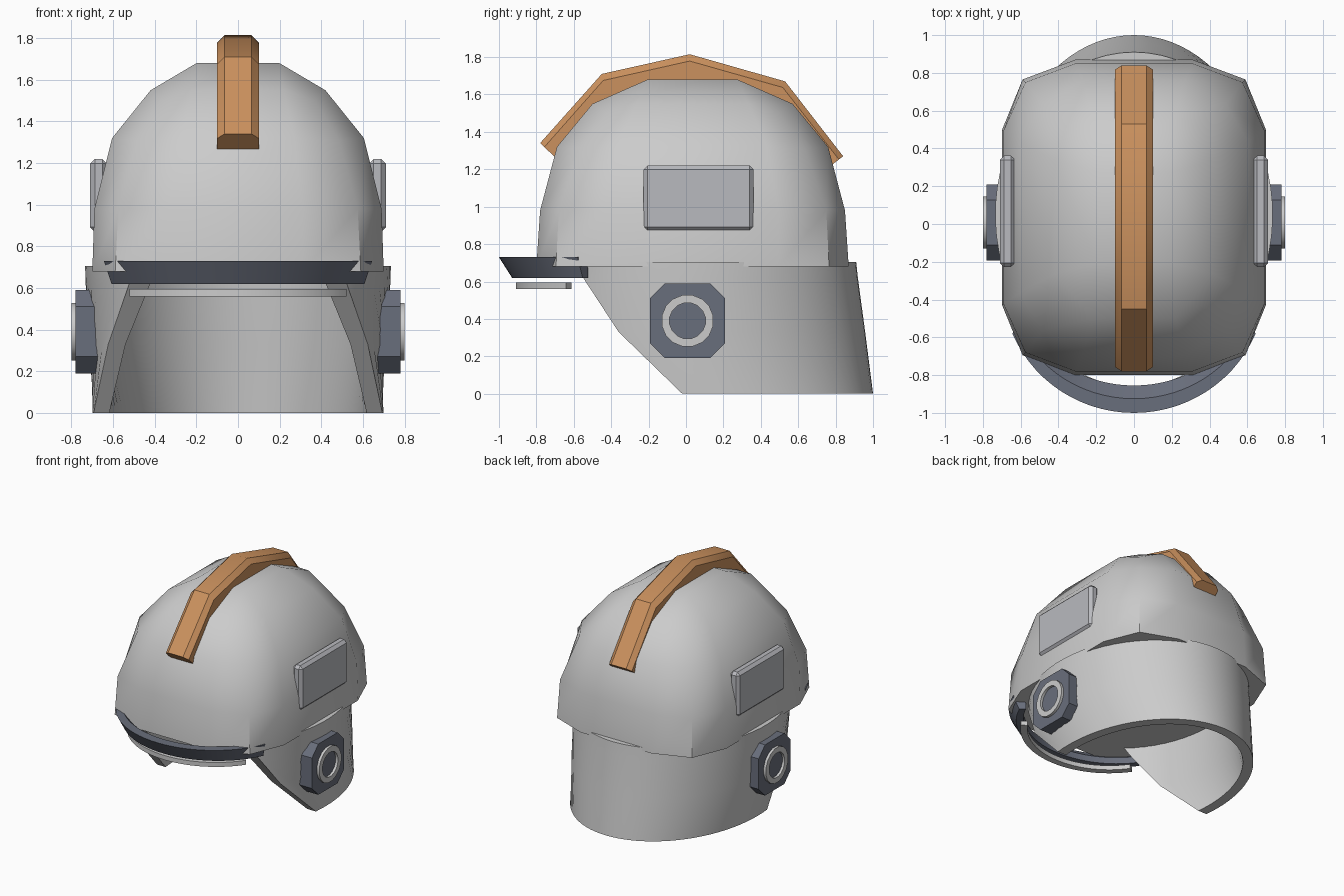
import bpy, bmesh
from math import sin, cos, acos, pi, radians

if "Cube" in bpy.data.objects:
    bpy.data.objects.remove(bpy.data.objects["Cube"])


def material(name, rgb):
    m = bpy.data.materials.new(name)
    m.diffuse_color = (*rgb, 1)
    m.use_nodes = True
    m.node_tree.nodes["Principled BSDF"].inputs["Base Color"].default_value = m.diffuse_color
    return m


SLATE = material("slate", (0.141, 0.156, 0.20))
ORANGE = material("orange", (0.60, 0.285, 0.112))
PANEL = material("panel_grey", (0.485, 0.49, 0.52))


def finish(name, bm, mat=None, smooth=None):
    bmesh.ops.recalc_face_normals(bm, faces=bm.faces)
    me = bpy.data.meshes.new(name)
    bm.to_mesh(me)
    bm.free()
    ob = bpy.data.objects.new(name, me)
    bpy.context.collection.objects.link(ob)
    if mat:
        me.materials.append(mat)
    if smooth:
        bpy.ops.object.select_all(action='DESELECT')
        ob.select_set(True)
        bpy.context.view_layer.objects.active = ob
        bpy.ops.object.shade_smooth_by_angle(angle=radians(smooth))
    return ob


def loft(name, sections, mat=None, smooth=None, wrap=False):
    """Skin a list of closed cross-sections, capping the ends unless wrapped."""
    bm = bmesh.new()
    rows = [[bm.verts.new(p) for p in s] for s in sections]
    n = len(rows[0])
    pairs = list(zip(rows, rows[1:])) + ([(rows[-1], rows[0])] if wrap else [])
    for a, b in pairs:
        for i in range(n):
            j = (i + 1) % n
            bm.faces.new((a[i], a[j], b[j], b[i]))
    if not wrap:
        bm.faces.new(rows[0])
        bm.faces.new(rows[-1])
    return finish(name, bm, mat, smooth)


# Dome: rounded-box rings of 12 points, closed by a 3 x 3 patch on top
CY = 0.035
RINGS = [  # side z, corner z, X, Y, front xb, side yb, corner xc, yc
    (0.68, 0.68, 0.70, 0.835, 0.31, 0.46, 0.59, 0.73),
    (0.98, 0.98, 0.69, 0.815, 0.31, 0.46, 0.575, 0.715),
    (1.32, 1.31, 0.605, 0.725, 0.27, 0.40, 0.485, 0.60),
    (1.55, 1.50, 0.42, 0.535, 0.22, 0.30, 0.37, 0.46),
]
bm = bmesh.new()
rows = []
for z, zc, X, Y, xb, yb, xc, yc in RINGS:
    pts = []
    for sx, sy in ((1, 1), (-1, 1), (-1, -1), (1, -1)):
        quad = [(sx * X, sy * yb, z), (sx * xc, sy * yc, zc), (sx * xb, sy * Y, z)]
        pts += quad if sx * sy > 0 else quad[::-1]
    rows.append([bm.verts.new((x, y + CY, h)) for x, y, h in pts])
for a, b in zip(rows, rows[1:]):
    for i in range(12):
        j = (i + 1) % 12
        bm.faces.new((a[i], a[j], b[j], b[i]))
r = rows[-1]
top = [bm.verts.new((sx * 0.20, sy * 0.24 + CY, 1.68))
       for sx, sy in ((1, 1), (-1, 1), (-1, -1), (1, -1))]
bm.faces.new(top)
for k in range(4):
    i = 3 * k
    bm.faces.new((r[i], r[i + 1], r[i + 2], top[k]))
    bm.faces.new((r[i + 2], r[(i + 3) % 12], top[(k + 1) % 4], top[k]))
bm.faces.new(rows[0])  # flat underside
finish("dome", bm, smooth=36)

# Neck guard: elliptical wall with a slanted front edge
WALL = [  # z, centre y, rx, ry, front edge y
    (0.0, 0.10, 0.70, 0.90, -0.02),
    (0.33, 0.077, 0.718, 0.881, -0.36),
    (0.62, 0.055, 0.732, 0.864, -0.55),
    (0.705, 0.05, 0.735, 0.86, -0.59),
]
sections = []
N = 48
for k in range(N + 1):
    s = 2 * k / N - 1
    loop = []
    for inset, layer in ((0, WALL), (0.075, WALL[::-1])):
        for z, c, rx, ry, ye in layer:
            rx, ry = rx - inset, ry - inset
            a = s * acos((ye - c) / ry)
            loop.append((rx * sin(a), c + ry * cos(a), z))
    sections.append(loop)
loft("neck_guard", sections, smooth=30)


def front_arc(name, profile, half_angle, mat=None, n=28):
    """Sweep a (rx, ry, z) profile round the front of the helmet."""
    secs = []
    for k in range(n + 1):
        a = radians(half_angle) * (2 * k / n - 1)
        secs.append([(rx * sin(a), -0.31 - ry * cos(a), z) for rx, ry, z in profile])
    return loft(name, secs, mat, 30)


# Brim and the thin visor rail below it
front_arc("brim", [(0.70, 0.69, 0.73), (0.66, 0.615, 0.73), (0.62, 0.545, 0.67),
                   (0.62, 0.545, 0.62), (0.66, 0.62, 0.62)], 67, SLATE)
front_arc("visor_rail", [(0.623, 0.60, 0.595), (0.573, 0.55, 0.595),
                         (0.573, 0.55, 0.56), (0.623, 0.60, 0.56)], 56.6)

# Crest: chamfered bar following five points over the dome
OUTER = [(-0.78, 1.34), (-0.45, 1.71), (0.02, 1.815), (0.53, 1.67), (0.84, 1.27)]
INNER = [(-0.69, 1.255), (-0.42, 1.57), (0.02, 1.67), (0.48, 1.54), (0.75, 1.20)]
sections = []
for (y0, z0), (y1, z1) in zip(OUTER, INNER):
    ym, zm = y0 + 0.25 * (y1 - y0), z0 + 0.25 * (z1 - z0)
    sections.append([(-0.1, y1, z1), (-0.1, ym, zm), (-0.065, y0, z0),
                     (0.065, y0, z0), (0.1, ym, zm), (0.1, y1, z1)])
loft("crest", sections, ORANGE, 30)

# Ear pieces and side panels, on both sides
OCT = [(0.2, 0.12), (0.12, 0.2), (-0.12, 0.2), (-0.2, 0.12),
       (-0.2, -0.12), (-0.12, -0.2), (0.12, -0.2), (0.2, -0.12)]
for s, side in ((1, "left"), (-1, "right")):
    loft("ear_block_" + side,
         [[(s * x, y + 0.008, z + 0.39) for y, z in OCT] for x in (0.66, 0.78)], SLATE)
    ring = []
    for k in range(16):
        a = 2 * pi * (k + 0.5) / 16
        ring.append([(s * x, 0.008 + q * cos(a), 0.39 + q * sin(a))
                     for x, q in ((0.76, 0.14), (0.80, 0.14), (0.80, 0.097), (0.76, 0.097))])
    loft("ear_ring_" + side, ring, smooth=30, wrap=True)
    bm = bmesh.new()
    bmesh.ops.create_cube(bm, size=1)
    for v in bm.verts:
        v.co = (s * 0.67 + v.co.x * 0.08, 0.067 + v.co.y * 0.59, 1.045 + v.co.z * 0.35)
    panel = finish("side_panel_" + side, bm, PANEL)
    bev = panel.modifiers.new("chamfer", 'BEVEL')
    bev.width, bev.segments = 0.022, 1
